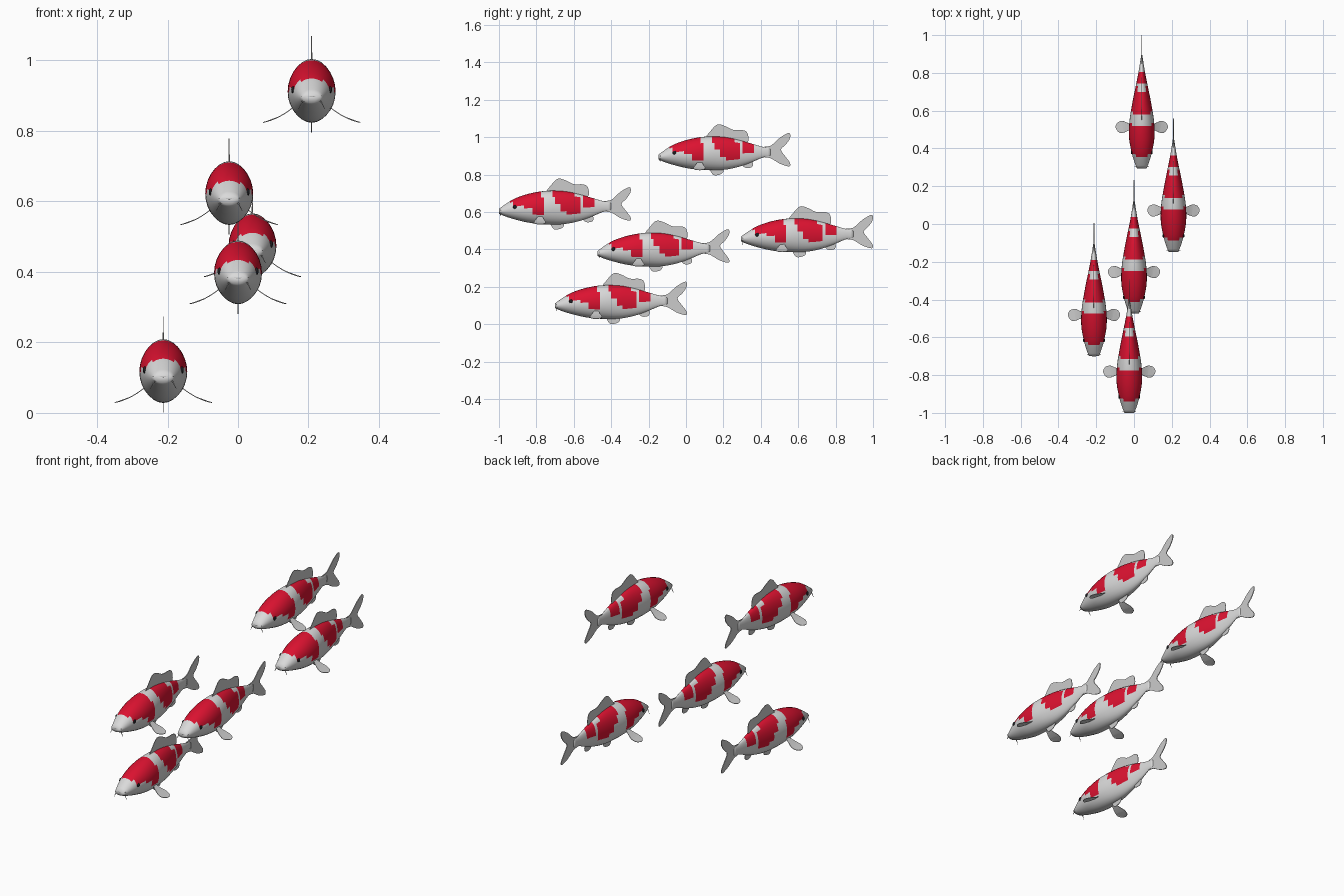
import bpy, bmesh, math
from mathutils import Vector

if "Cube" in bpy.data.objects:
    bpy.data.objects.remove(bpy.data.objects["Cube"])


def material(name, rgb):
    m = bpy.data.materials.new(name)
    m.diffuse_color = (*rgb, 1)
    m.use_nodes = True
    m.node_tree.nodes["Principled BSDF"].inputs["Base Color"].default_value = m.diffuse_color
    return m


WHITE = material("pearl_white", (0.70, 0.70, 0.70))
RED = material("scarlet", (0.72, 0.006, 0.03))
FIN = material("fin_grey", (0.60, 0.60, 0.60))
BLACK = material("eye_black", (0.012, 0.012, 0.015))
LIP = material("lip_grey", (0.48, 0.48, 0.48))

# Body stations: distance from nose, top, bottom, half width
STATIONS = [
    (0.0, 0.112, 0.086, 0.026), (0.03, 0.134, 0.073, 0.038),
    (0.08, 0.165, 0.057, 0.053), (0.16, 0.193, 0.038, 0.067),
    (0.25, 0.208, 0.029, 0.065), (0.35, 0.206, 0.031, 0.049),
    (0.43, 0.190, 0.047, 0.033), (0.50, 0.170, 0.072, 0.019),
    (0.56, 0.153, 0.097, 0.009), (0.60, 0.146, 0.104, 0.003)]

# Red patches: start, end, lowest, highest
PATCHES = [
    (0.055, 0.225, 0.150, 0.30), (0.08, 0.155, 0.122, 0.15),
    (0.14, 0.235, 0.108, 0.17), (0.18, 0.235, 0.085, 0.11),
    (0.28, 0.40, 0.175, 0.30), (0.295, 0.43, 0.14, 0.175),
    (0.33, 0.44, 0.105, 0.14), (0.365, 0.44, 0.085, 0.105),
    (0.447, 0.51, 0.122, 0.30)]


def hermite(p0, p1, p2, p3, t, key):
    """Smooth value between p1 and p2; key holds the four parameters."""
    k0, k1, k2, k3 = key
    h = k2 - k1
    m1 = (p2 - p0) / (k2 - k0) * h
    m2 = (p3 - p1) / (k3 - k1) * h
    return ((2*t**3 - 3*t*t + 1) * p1 + (t**3 - 2*t*t + t) * m1
            + (3*t*t - 2*t**3) * p2 + (t**3 - t*t) * m2)


def section(u):
    """Top, bottom and half width of the body at distance u."""
    n = len(STATIONS)
    i = max(j for j in range(n - 1) if STATIONS[j][0] <= u + 1e-9)
    s = [STATIONS[min(max(j, 0), n - 1)] for j in (i - 1, i, i + 1, i + 2)]
    t = (u - s[1][0]) / (s[2][0] - s[1][0])
    key = [a[0] for a in s]
    return [hermite(*(a[c] for a in s), t, key) for c in (1, 2, 3)]


def smooth_loop(pts, steps=4):
    """Closed smooth curve through the points."""
    pts = [Vector(p) for p in pts]
    n = len(pts)
    return [hermite(*(pts[(i + d) % n] for d in (-1, 0, 1, 2)), k / steps, (0, 1, 2, 3))
            for i in range(n) for k in range(steps)]


def finish(bm, name, mats, smooth=True):
    bmesh.ops.recalc_face_normals(bm, faces=bm.faces)
    me = bpy.data.meshes.new(name)
    for f in bm.faces:
        f.smooth = smooth
    bm.to_mesh(me)
    bm.free()
    for m in mats:
        me.materials.append(m)
    return me


def make_body():
    bm = bmesh.new()
    rows, sides, rings = 40, 28, []
    for r in range(rows + 1):
        u = 0.60 * r / rows
        top, bot, w = section(u)
        mid, ring = (top + bot) / 2, []
        for k in range(sides):
            a = math.tau * k / sides
            z = mid + (top - bot) / 2 * math.cos(a)
            ring.append(bm.verts.new((w * math.sin(a), u, z)))
        rings.append(ring)
    for a, b in zip(rings, rings[1:]):
        for k in range(sides):
            bm.faces.new((a[k], a[(k + 1) % sides], b[(k + 1) % sides], b[k]))
    bm.faces.new(rings[0])
    bm.faces.new(rings[-1])
    # Paint the red patches
    for f in bm.faces:
        c = f.calc_center_median()
        if any(p[0] < c.y < p[1] and p[2] < c.z <= p[3] for p in PATCHES):
            f.material_index = 1
    return finish(bm, "body", [WHITE, RED])


def make_fin(name, outline, place, thick=0.0025):
    """Thin plate from a smooth outline; place maps 2D to 3D."""
    bm = bmesh.new()
    face = bm.faces.new([bm.verts.new(place(*p)) for p in smooth_loop(outline)])
    face.normal_update()
    n = face.normal.copy()
    out = bmesh.ops.extrude_face_region(bm, geom=[face], use_keep_orig=True)
    moved = [v for v in out["geom"] if isinstance(v, bmesh.types.BMVert)]
    bmesh.ops.translate(bm, verts=bm.verts, vec=-n * thick / 2)
    bmesh.ops.translate(bm, verts=moved, vec=n * thick)
    bmesh.ops.triangulate(bm, faces=[f for f in bm.faces if len(f.verts) > 4])
    return finish(bm, name, [FIN], smooth=False)


def make_ball(name, centre, size, mat):
    bm = bmesh.new()
    bmesh.ops.create_uvsphere(bm, u_segments=14, v_segments=8, radius=1)
    for v in bm.verts:
        v.co = Vector(c + s * q for c, s, q in zip(centre, size, v.co))
    return finish(bm, name, [mat])


def make_barbel(side):
    bm = bmesh.new()
    bmesh.ops.create_cone(bm, segments=6, radius1=0.0025, radius2=0.0006,
                          depth=0.022, cap_ends=True)
    for v in bm.verts:
        t = v.co.z + 0.011
        v.co = Vector((side * (0.026 + 0.5 * t) + v.co.x, 0.008 + v.co.y, 0.09 - t))
    return finish(bm, "barbel", [LIP])


def upright(u, z):
    return (0, u, z)


parts = [("body", make_body())]

# Fins along the centre plane
parts.append(("dorsal_fin", make_fin("dorsal_fin", [
    (0.255, 0.195), (0.28, 0.24), (0.315, 0.273), (0.355, 0.265), (0.40, 0.244),
    (0.45, 0.243), (0.475, 0.228), (0.48, 0.185), (0.45, 0.17), (0.35, 0.19)], upright)))
parts.append(("tail_fin", make_fin("tail_fin", [
    (0.55, 0.149), (0.60, 0.160), (0.65, 0.203), (0.698, 0.228), (0.703, 0.20),
    (0.68, 0.165), (0.655, 0.138), (0.68, 0.10), (0.703, 0.068), (0.698, 0.049),
    (0.65, 0.063), (0.60, 0.092), (0.55, 0.104)], upright, 0.004)))
parts.append(("pelvic_fin", make_fin("pelvic_fin", [
    (0.275, 0.045), (0.285, 0.012), (0.302, 0.001), (0.335, 0.008), (0.347, 0.025),
    (0.335, 0.045)], upright)))
parts.append(("anal_fin", make_fin("anal_fin", [
    (0.445, 0.065), (0.457, 0.046), (0.475, 0.040), (0.50, 0.046), (0.505, 0.068),
    (0.48, 0.085)], upright)))

# Lips: rounded upper and lower pads on the snout
parts.append(("upper_lip", make_ball("upper_lip", (0, 0.009, 0.104), (0.031, 0.010, 0.007), WHITE)))
parts.append(("lower_lip", make_ball("lower_lip", (0, 0.010, 0.091), (0.027, 0.010, 0.006), LIP)))

# Paired parts
PECTORAL = [(0.052, 0.212), (0.08, 0.195), (0.11, 0.186), (0.130, 0.20), (0.138, 0.222),
            (0.125, 0.244), (0.10, 0.25), (0.075, 0.24), (0.052, 0.23)]
top, bot, w = section(0.085)
mid, half = (top + bot) / 2, (top - bot) / 2
eye_x = w * math.sqrt(1 - ((0.122 - mid) / half) ** 2)
for side, label in ((-1, "left"), (1, "right")):
    parts.append((label + "_pectoral_fin", make_fin(
        label + "_pectoral_fin", PECTORAL,
        lambda x, u: (side * x, u, 0.066 - 0.75 * (x - 0.06) + 3.6 * (x - 0.06) ** 2))))
    parts.append((label + "_eye", make_ball(
        label + "_eye", (side * eye_x, 0.085, 0.122), (0.005, 0.010, 0.010), BLACK)))
    parts.append((label + "_barbel", make_barbel(side)))

# The school: nose position of each fish
SCHOOL = [(-0.025, -1.0, 0.505), (0.209, -0.147, 0.795), (0.0, -0.473, 0.28),
          (0.041, 0.295, 0.357), (-0.212, -0.70, 0.0)]
for i, pos in enumerate(SCHOOL, 1):
    for name, mesh in parts:
        ob = bpy.data.objects.new(f"fish_{i}_{name}", mesh)
        ob.location = pos
        bpy.context.collection.objects.link(ob)
